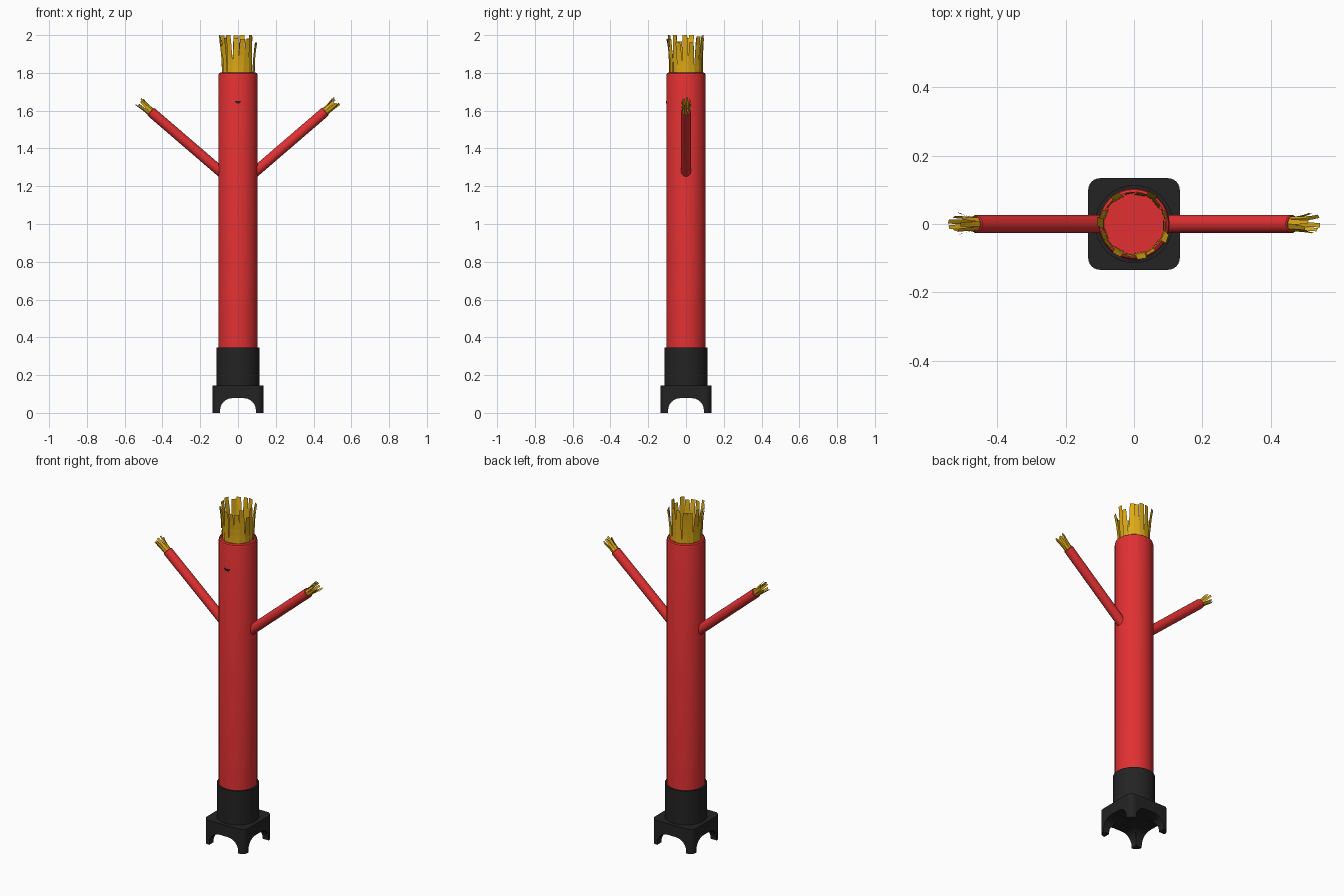
import bpy, bmesh, math, random
from mathutils import Vector

if "Cube" in bpy.data.objects:
    bpy.data.objects.remove(bpy.data.objects["Cube"])

random.seed(4)


def material(name, rgb):
    m = bpy.data.materials.new(name)
    m.diffuse_color = (*rgb, 1)
    m.use_nodes = True
    m.node_tree.nodes["Principled BSDF"].inputs["Base Color"].default_value = m.diffuse_color
    return m


RED = material("red fabric", (0.75, 0.03, 0.032))
GOLD = material("gold ribbon", (0.72, 0.40, 0.008))
BLACK = material("black plastic", (0.017, 0.017, 0.017))


def finish(name, bm, mat, smooth=True):
    me = bpy.data.meshes.new(name)
    bm.to_mesh(me)
    bm.free()
    ob = bpy.data.objects.new(name, me)
    bpy.context.collection.objects.link(ob)
    me.materials.append(mat)
    if smooth:
        bpy.ops.object.select_all(action='DESELECT')
        ob.select_set(True)
        bpy.context.view_layer.objects.active = ob
        bpy.ops.object.shade_smooth_by_angle(angle=math.radians(35))
    return ob


def tube(name, rings, axis, origin, mat, sides):
    """Capped round tube from (radius, distance) rings along an axis."""
    rot = Vector((0, 0, 1)).rotation_difference(Vector(axis).normalized())
    bm = bmesh.new()
    loops = []
    for r, d in rings:
        loops.append([bm.verts.new(Vector(origin) + rot @ Vector(
            (r * math.cos(math.tau * i / sides), r * math.sin(math.tau * i / sides), d)))
            for i in range(sides)])
    for a, b in zip(loops, loops[1:]):
        for i in range(sides):
            j = (i + 1) % sides
            bm.faces.new((a[i], a[j], b[j], b[i]))
    bm.faces.new(loops[0][::-1])
    bm.faces.new(loops[-1])
    return finish(name, bm, mat)


def tassel(name, origin, axis, radius, flare, length, count, width):
    """Ring of loose ribbons that bend outwards by random amounts."""
    rot = Vector((0, 0, 1)).rotation_difference(Vector(axis).normalized())
    bm = bmesh.new()
    for k in range(count):
        a = math.tau * k / count
        out = Vector((math.cos(a), math.sin(a), 0))
        side = Vector((-math.sin(a), math.cos(a), 0))
        bend = flare * random.uniform(0.1, 1)
        lean = random.uniform(-0.25, 0.25) * width
        tall = length * (1 if k % 4 == 0 else random.uniform(0.8, 1))
        r0 = radius * (1 if k % 2 else 0.96)
        prev = None
        for s in range(5):
            t = s / 4
            c = out * (r0 + bend * t * t) + side * lean * t + Vector((0, 0, tall * t))
            w = width * (0.5 - 0.12 * t)
            pair = [bm.verts.new(Vector(origin) + rot @ (c + side * e * w)) for e in (-1, 1)]
            if prev:
                bm.faces.new((prev[0], prev[1], pair[1], pair[0]))
            prev = pair
    return finish(name, bm, GOLD, False)


def prism(name, outline, to3d, lo, hi):
    """Extrude a 2D outline between two depths."""
    bm = bmesh.new()
    f = bm.faces.new([bm.verts.new(to3d(u, v, lo)) for u, v in outline])
    ext = bmesh.ops.extrude_face_region(bm, geom=[f])
    shift = Vector(to3d(0, 0, hi)) - Vector(to3d(0, 0, lo))
    bmesh.ops.translate(bm, vec=shift, verts=[g for g in ext['geom'] if isinstance(g, bmesh.types.BMVert)])
    bmesh.ops.recalc_face_normals(bm, faces=bm.faces)
    return finish(name, bm, BLACK, False)


# Blower base: rounded square block with an arch cut through each way
def corner(cx, cy, r, start, n=6):
    return [(cx + r * math.cos(start + math.pi / 2 * i / n),
             cy + r * math.sin(start + math.pi / 2 * i / n)) for i in range(n + 1)]


H, R = 0.134, 0.035
square = []
for q, (sx, sy) in enumerate(((1, 1), (-1, 1), (-1, -1), (1, -1))):
    square += corner(sx * (H - R), sy * (H - R), R, q * math.pi / 2)
base = prism("blower_base", square, lambda u, v, d: (u, v, d), 0, 0.145)

arch = [(0.095, -0.05)] + corner(0.03, 0.013, 0.065, 0) + corner(-0.03, 0.013, 0.065, math.pi / 2) + [(-0.095, -0.05)]
for to3d in (lambda u, v, d: (u, d, v), lambda u, v, d: (d, u, v)):
    cutter = prism("arch_cutter", arch, to3d, -0.3, 0.3)
    cutter.hide_render = True
    mod = base.modifiers.new("arch", 'BOOLEAN')
    mod.operation, mod.solver, mod.object = 'DIFFERENCE', 'EXACT', cutter
    bpy.context.view_layer.objects.active = base
    bpy.ops.object.modifier_apply(modifier=mod.name)
    bpy.data.objects.remove(cutter)
base.select_set(True)
bpy.context.view_layer.objects.active = base
bpy.ops.object.shade_smooth_by_angle(angle=math.radians(35))

# Sleeve and fabric body
tube("blower_sleeve", [(0.114, 0.14), (0.114, 0.345)], (0, 0, 1), (0, 0, 0), BLACK, 32)
tube("body", [(0.104, 0.3), (0.104, 1.787), (0.101, 1.797), (0.094, 1.802)],
     (0, 0, 1), (0, 0, 0), RED, 32)
tassel("hair_ribbons", (0, 0, 1.797), (0, 0, 1), 0.088, 0.022, 0.203, 18, 0.034)

# Arms with ribbon hands
for s, label in ((-1, "left"), (1, "right")):
    start, end = Vector((s * 0.07, 0, 1.258)), Vector((s * 0.463, 0, 1.596))
    axis = end - start
    tube(label + "_arm", [(0.027, 0), (0.027, axis.length - 0.003), (0.024, axis.length)],
         axis, start, RED, 20)
    tassel(label + "_hand_ribbons", end, axis, 0.021, 0.014, 0.083, 9, 0.016)

# Small dark mark on the front
bm = bmesh.new()
bmesh.ops.create_cube(bm, size=1)
for v in bm.verts:
    v.co = (v.co.x * (0.036 if v.co.z > 0 else 0.016), -0.103 + v.co.y * 0.006, 1.645 + v.co.z * 0.012)
finish("front_mark", bm, BLACK, False)
